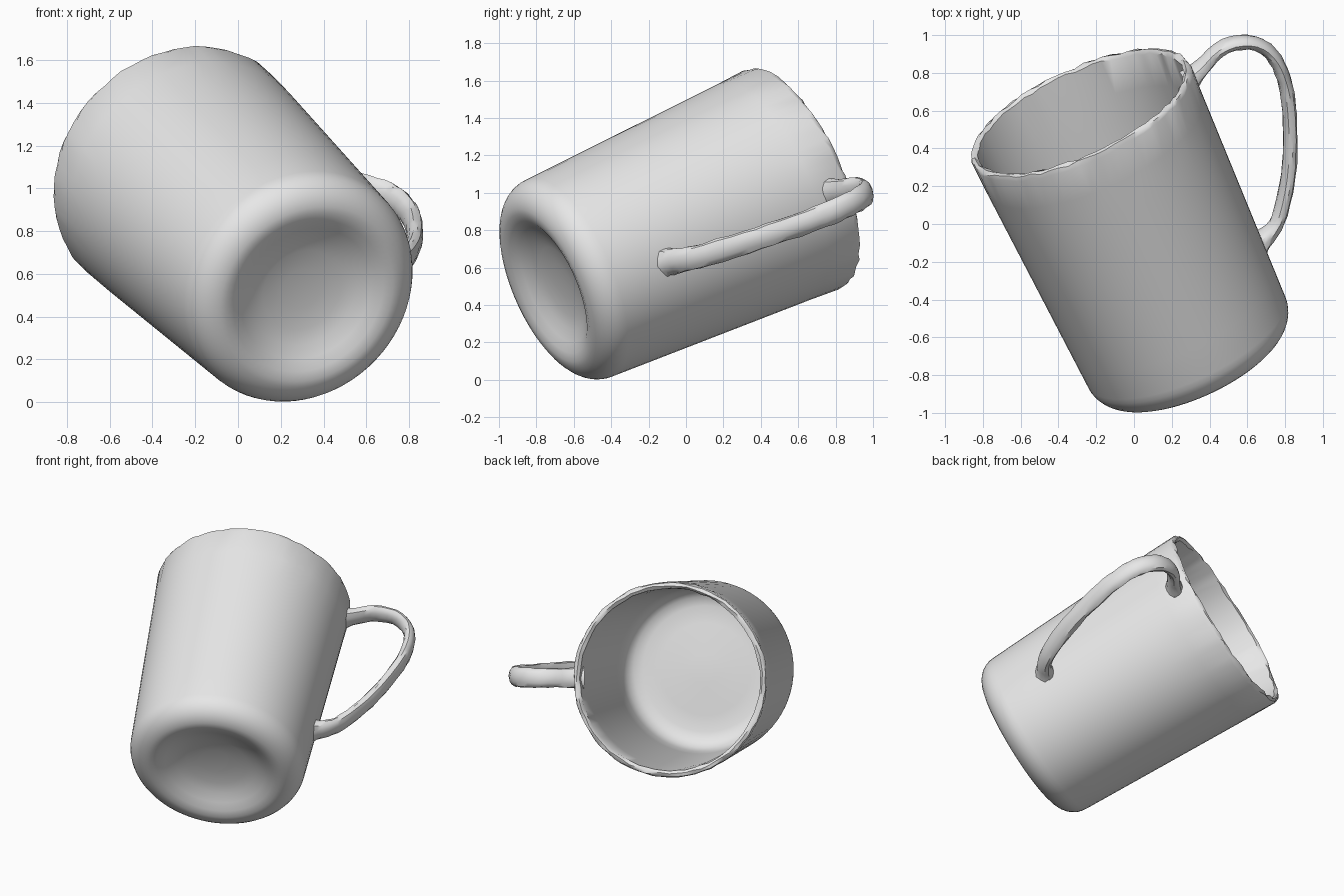
import bpy, bmesh, math, random
from mathutils import Vector, Matrix

if "Cube" in bpy.data.objects:
    bpy.data.objects.remove(bpy.data.objects["Cube"])

random.seed(4)
HEIGHT = 1.585
SEGMENTS = 72

# Tilted mug frame: local z is the mug axis, local x points to the handle
axis = Vector((-0.391, 0.8425, 0.372)).normalized()
rim_centre = Vector((-0.285, 0.59, 1.08))
out = Vector((0.898, 0.438, -0.06))
out = (out - axis * out.dot(axis)).normalized()
side = axis.cross(out)
frame = Matrix((out, side, axis)).transposed().to_4x4()
frame.translation = rim_centre - axis * HEIGHT

clay = bpy.data.materials.new("grey_clay")
clay.diffuse_color = (0.8, 0.8, 0.8, 1)
clay.use_nodes = True
clay.node_tree.nodes["Principled BSDF"].inputs["Base Color"].default_value = clay.diffuse_color


def finish(bm, name, angle):
    """Turn a bmesh into a placed, smooth-shaded object."""
    bmesh.ops.recalc_face_normals(bm, faces=bm.faces)
    mesh = bpy.data.meshes.new(name)
    bm.to_mesh(mesh)
    bm.free()
    mesh.transform(frame)
    mesh.materials.append(clay)
    mesh.shade_smooth()
    mesh.set_sharp_from_angle(angle=math.radians(angle))
    obj = bpy.data.objects.new(name, mesh)
    bpy.context.collection.objects.link(obj)
    return obj


def bridge(bm, a, b):
    n = len(a)
    for i in range(n):
        j = (i + 1) % n
        bm.faces.new((a[i], a[j], b[j], b[i]))


# Cup: dished base, rounded foot, flaring wall, thin lip, domed inner floor
profile = [(0.1, 0.1), (0.2, 0.09), (0.27, 0.07), (0.33, 0.04), (0.38, 0.012)]
for k in range(9):
    t = math.pi / 2 * k / 8
    profile.append((0.425 + 0.15 * math.sin(t), 0.15 - 0.15 * math.cos(t)))
for k in range(1, 9):
    profile.append((0.575 + 0.06 * k / 8, 0.15 + 1.41 * k / 8))
profile += [(0.628, 1.582), (0.61, 1.588), (0.592, 1.575)]
for k in range(1, 9):
    profile.append((0.588 - 0.056 * k / 8, 1.54 - 1.27 * k / 8))
profile += [(0.51, 0.21), (0.47, 0.175), (0.41, 0.16), (0.3, 0.165), (0.1, 0.18)]

bm = bmesh.new()
rings = []
for r, z in profile:
    ring = []
    for i in range(SEGMENTS):
        a = math.tau * i / SEGMENTS
        dr = dz = 0
        if z > 1.55:  # slightly uneven lip
            dr, dz = random.uniform(-0.004, 0.004), random.uniform(-0.007, 0.007)
        ring.append(bm.verts.new(((r + dr) * math.cos(a), (r + dr) * math.sin(a), z + dz)))
    rings.append(ring)
for a, b in zip(rings, rings[1:]):
    bridge(bm, a, b)
for ring, z in ((rings[0], 0.104), (rings[-1], 0.182)):
    centre = bm.verts.new((0, 0, z))
    for i in range(SEGMENTS):
        bm.faces.new((ring[i], ring[(i + 1) % SEGMENTS], centre))
finish(bm, "cup", 40)

# Handle: flattened oval swept along a loop (radius, depth below the lip)
loop = [(0.59, 0.11), (0.687, 0.075), (0.806, 0.03), (0.93, 0.045), (1.02, 0.115),
        (1.057, 0.22), (1.055, 0.34), (1.028, 0.463), (0.954, 0.662), (0.86, 0.85),
        (0.74, 1.02), (0.66, 1.085), (0.565, 1.12)]
ctrl = [Vector((r, 0, HEIGHT - s)) for r, s in loop]
path = []
for k in range(len(ctrl) - 1):  # smooth curve through the loop points
    p0, p1, p2 = ctrl[max(k - 1, 0)], ctrl[k], ctrl[k + 1]
    p3 = ctrl[min(k + 2, len(ctrl) - 1)]
    for t in (0, 1 / 3, 2 / 3):
        path.append(0.5 * (2 * p1 + (p2 - p0) * t + (2 * p0 - 5 * p1 + 4 * p2 - p3) * t * t
                           + (3 * p1 - p0 - 3 * p2 + p3) * t ** 3))
path.append(ctrl[-1])

bm = bmesh.new()
rings = []
for k, p in enumerate(path):
    tangent = (path[min(k + 1, len(path) - 1)] - path[max(k - 1, 0)]).normalized()
    normal = tangent.cross(Vector((0, 1, 0)))
    flare = 1 + 0.8 * max(0, 1 - min(k, len(path) - 1 - k) / 4) ** 1.5
    ring = []
    for i in range(12):
        a = math.tau * i / 12
        w = random.uniform(0.93, 1.07)
        ring.append(bm.verts.new(p + normal * (0.037 * flare * w * math.cos(a))
                                 + Vector((0, 0.064 * (0.6 + 0.4 * flare) * w * math.sin(a), 0))))
    rings.append(ring)
for a, b in zip(rings, rings[1:]):
    bridge(bm, a, b)
bm.faces.new(rings[0])
bm.faces.new(rings[-1])
finish(bm, "handle", 35)
